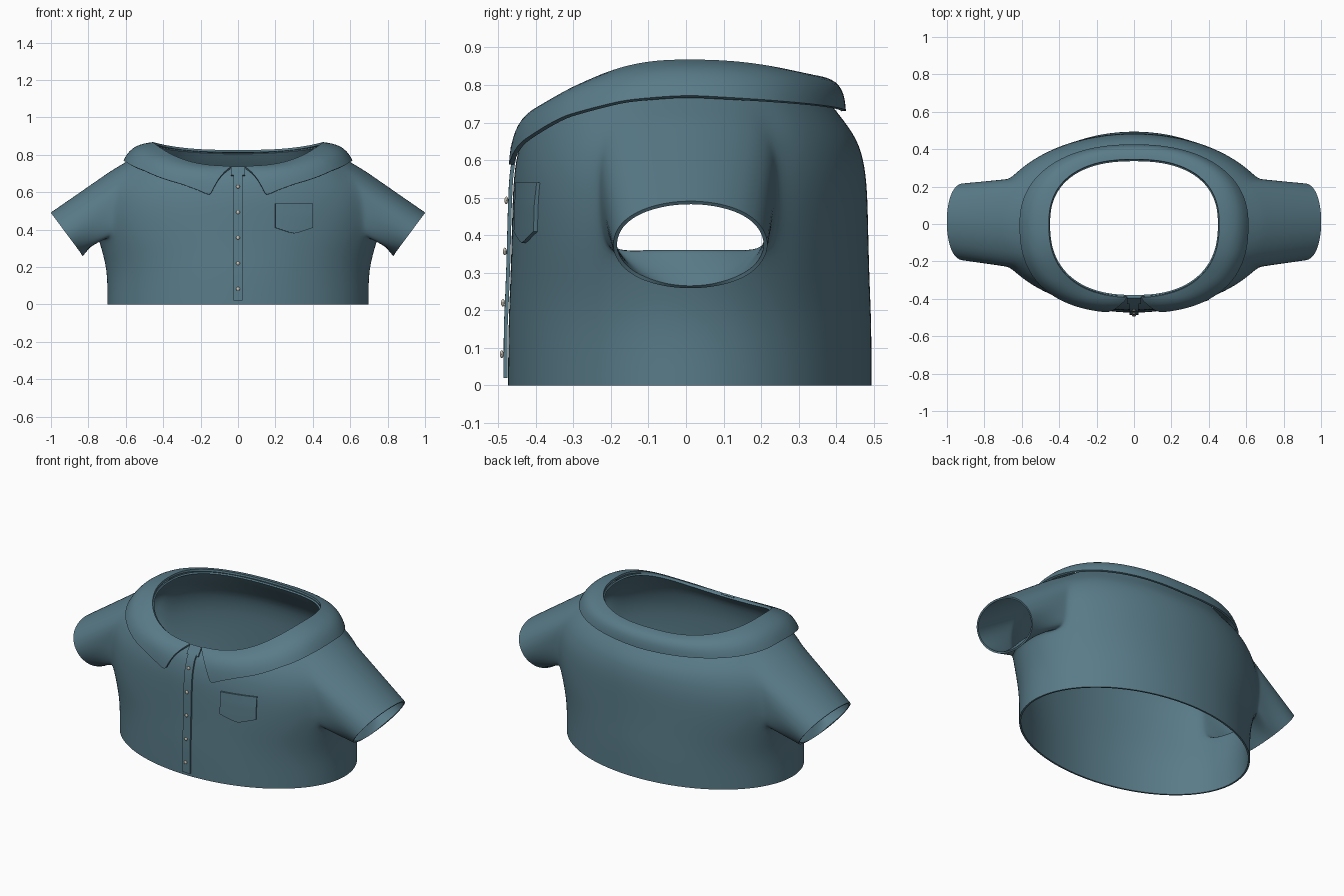
import bpy, bmesh
from math import sin, cos, pi, atan2, radians, copysign
from mathutils import Vector

if "Cube" in bpy.data.objects:
    bpy.data.objects.remove(bpy.data.objects["Cube"])


def material(name, rgb):
    m = bpy.data.materials.new(name)
    m.diffuse_color = (*rgb, 1)
    m.use_nodes = True
    m.node_tree.nodes["Principled BSDF"].inputs["Base Color"].default_value = m.diffuse_color
    return m


CLOTH = material("cloth", (0.1, 0.2, 0.25))
BUTTON = material("button", (0.6, 0.56, 0.48))


def finish(name, bm, mat, subsurf=0, thick=0, offset=-1):
    """Turn a bmesh into an object, apply its modifiers and smooth it."""
    me = bpy.data.meshes.new(name)
    bm.to_mesh(me)
    bm.free()
    ob = bpy.data.objects.new(name, me)
    bpy.context.collection.objects.link(ob)
    me.materials.append(mat)
    bpy.ops.object.select_all(action='DESELECT')
    bpy.context.view_layer.objects.active = ob
    ob.select_set(True)
    if subsurf:
        m = ob.modifiers.new("smooth", 'SUBSURF')
        m.levels = m.render_levels = subsurf
        bpy.ops.object.modifier_apply(modifier=m.name)
    if thick:
        m = ob.modifiers.new("thickness", 'SOLIDIFY')
        m.thickness, m.offset = thick, offset
        bpy.ops.object.modifier_apply(modifier=m.name)
    bpy.ops.object.shade_smooth_by_angle(angle=radians(40))
    return ob


def lerp_table(table, t):
    """Piecewise linear lookup in (t, value) pairs."""
    if t <= table[0][0]:
        return table[0][1]
    for (a, va), (b, vb) in zip(table, table[1:]):
        if t <= b:
            return va + (vb - va) * (t - a) / (b - a)
    return table[-1][1]


def oval(phi, rx, yf, yb, n):
    """Superellipse point; phi = 0 is the front, 90 degrees is +x."""
    s, c = sin(phi), -cos(phi)
    ry = yf if c < 0 else yb
    return (copysign(abs(s) ** (2 / n), s) * rx,
            copysign(abs(c) ** (2 / n), c) * ry)


def grid(bm, rows, closed=False):
    """Skin a list of point rows with quads."""
    vs = [[bm.verts.new(p) for p in r] for r in rows]
    n = len(rows[0])
    for a, b in zip(vs, vs[1:]):
        for i in range(n if closed else n - 1):
            j = (i + 1) % n
            bm.faces.new((a[i], a[j], b[j], b[i]))
    return vs


# Torso rings: half width, front y, back y, z at side, front, back, exponent
RINGS = [
    (.70, .475, .495, 0, 0, 0, 2), (.70, .475, .495, .03, .03, .03, 2),
    (.70, .474, .495, .16, .16, .16, 2), (.72, .470, .491, .26, .25, .25, 2),
    (.75, .467, .488, .36, .33, .34, 2), (.765, .465, .486, .45, .41, .43, 2),
    (.765, .463, .484, .54, .48, .51, 2), (.74, .46, .478, .63, .55, .58, 2),
    (.68, .452, .46, .715, .61, .655, 2), (.595, .435, .405, .765, .67, .725, 2.1),
    (.52, .41, .37, .81, .705, .77, 2.25), (.455, .388, .345, .85, .73, .81, 2.4)]
N = 48
bm = bmesh.new()
rows = []
for rx, yf, yb, zs, zf, zb, n in RINGS:
    row = []
    for i in range(N):
        phi = 2 * pi * i / N
        s2 = sin(phi) ** 2
        row.append((*oval(phi, rx, yf, yb, n),
                    zs * s2 + (zf if cos(phi) > 0 else zb) * (1 - s2)))
    rows.append(row)
vs = grid(bm, rows, closed=True)

# Sleeves: cut an armhole block each side and loft its rim to the cuff
LO, HI, W = 4, 8, 4
for side, mid in ((1, N // 4), (-1, 3 * N // 4)):
    loop = ([vs[LO][mid + k] for k in range(-W, W)] +
            [vs[r][mid + W] for r in range(LO, HI)] +
            [vs[HI][mid + k] for k in range(W, -W, -1)] +
            [vs[r][mid - W] for r in range(HI, LO, -1)])
    inner = [vs[r][mid + k] for r in range(LO + 1, HI) for k in range(1 - W, W)]
    bmesh.ops.delete(bm, geom=inner, context='VERTS')
    L = len(loop)
    for c in (0, 2 * W, 2 * W + HI - LO, 4 * W + HI - LO):
        v = loop[c]
        v.co = (v.co + (loop[c - 1].co + loop[(c + 1) % L].co) / 2) / 2
    ends = []
    for v in loop:
        a = atan2((v.co.z - .54) / .18, (v.co.y - .012) / .25)
        ends.append(Vector((side * (.915 + .087 * sin(a)),
                            .012 + .213 * cos(a), .375 + .117 * sin(a))))
    start = [v.co.copy() for v in loop]
    prev = loop
    for t in (.12, .4, .7, .96, 1):
        ring = [bm.verts.new(p.lerp(q, t)) for p, q in zip(start, ends)]
        for i in range(L):
            j = (i + 1) % L
            bm.faces.new((prev[i], prev[j], ring[j], ring[i]))
        prev = ring
bmesh.ops.recalc_face_normals(bm, faces=bm.faces)
# normals must face outwards so the thickness grows inwards
bm.faces.ensure_lookup_table()
f = bm.faces[0]
if f.normal.dot(f.calc_center_median() * Vector((1, 1, 0)).x) < 0:
    bmesh.ops.reverse_faces(bm, faces=bm.faces)
finish("shirt_body", bm, CLOTH, subsurf=2, thick=.01)

# Collar: folded band from the neck rim down to a pointed lower edge
EDGE = [(10, .58), (14.5, .607), (24.6, .643), (36.5, .672), (52, .715),
        (75, .757), (90, .77), (118, .758), (180, .73)]
bm = bmesh.new()
rows = []
for w in (0, .12, .3, .5, .7, .88, 1):
    row = []
    for i in range(97):
        u = i / 48 - 1
        pi_in = pi + u * (pi - radians(2.4))
        pi_out = pi + u * (pi - radians(10))
        z = (.735 if cos(pi_in) > 0 else .82)
        p = Vector((*oval(pi_in, .455, .39, .345, 2.4),
                    z + (.862 - z) * abs(sin(pi_in)) ** 2.4))
        deg = 180 - abs(180 - pi_out * 180 / pi)
        nf = 2.5 if cos(pi_out) > 0 else 2.25
        q = Vector((*oval(pi_out, .607, .472, .42, nf), lerp_table(EDGE, deg)))
        out = Vector((q.x, q.y, 0)).normalized() + Vector((0, 0, 1))
        row.append(p.lerp(q, w) + out * .021 * sin(pi * w))
    rows.append(row)
grid(bm, rows)
bmesh.ops.recalc_face_normals(bm, faces=bm.faces)
finish("collar", bm, CLOTH, subsurf=1, thick=.012, offset=0)

# Front surface of the torso, for placing flat parts on it
FRONT = [(r[4], r[1]) for r in RINGS]
WIDTH = [(r[4], r[0]) for r in RINGS]


def front_y(x, z):
    return -lerp_table(FRONT, z) * (1 - (x / lerp_table(WIDTH, z)) ** 2) ** .5


# Button placket
bm = bmesh.new()
zs = [.02 + .68 * i / 24 for i in range(25)]
grid(bm, [[(x, front_y(x, z) - .006, z) for x in (-.025, 0, .025)] for z in zs])
finish("placket", bm, CLOTH, thick=.01, offset=0)

# Collar stand between the collar points
bm = bmesh.new()
grid(bm, [[(x, front_y(x, z) - .004, z) for x in (-.037, 0, .037)]
          for z in (.69, .71, .735)])
finish("collar_stand", bm, CLOTH, thick=.01, offset=0)

# Chest pocket with a pointed bottom
bm = bmesh.new()
rows = []
for r in range(9):
    row = []
    for c in range(9):
        x = .2 + .2 * c / 8
        low = .38 + .03 * max(0, abs(x - .3) - .01) / .09
        z = low + (.54 - low) * r / 8
        row.append((x, front_y(x, z) - .004, z))
    rows.append(row)
grid(bm, rows)
finish("chest_pocket", bm, CLOTH, thick=.012, offset=0)

# Buttons
for i, z in enumerate((.083, .22, .357, .493, .63)):
    bm = bmesh.new()
    bmesh.ops.create_uvsphere(bm, u_segments=16, v_segments=10, radius=.01)
    for v in bm.verts:
        v.co = Vector((v.co.x, v.co.y * .5 + front_y(0, z) - .016, v.co.z + z))
    finish(f"button_{i + 1}", bm, BUTTON)
